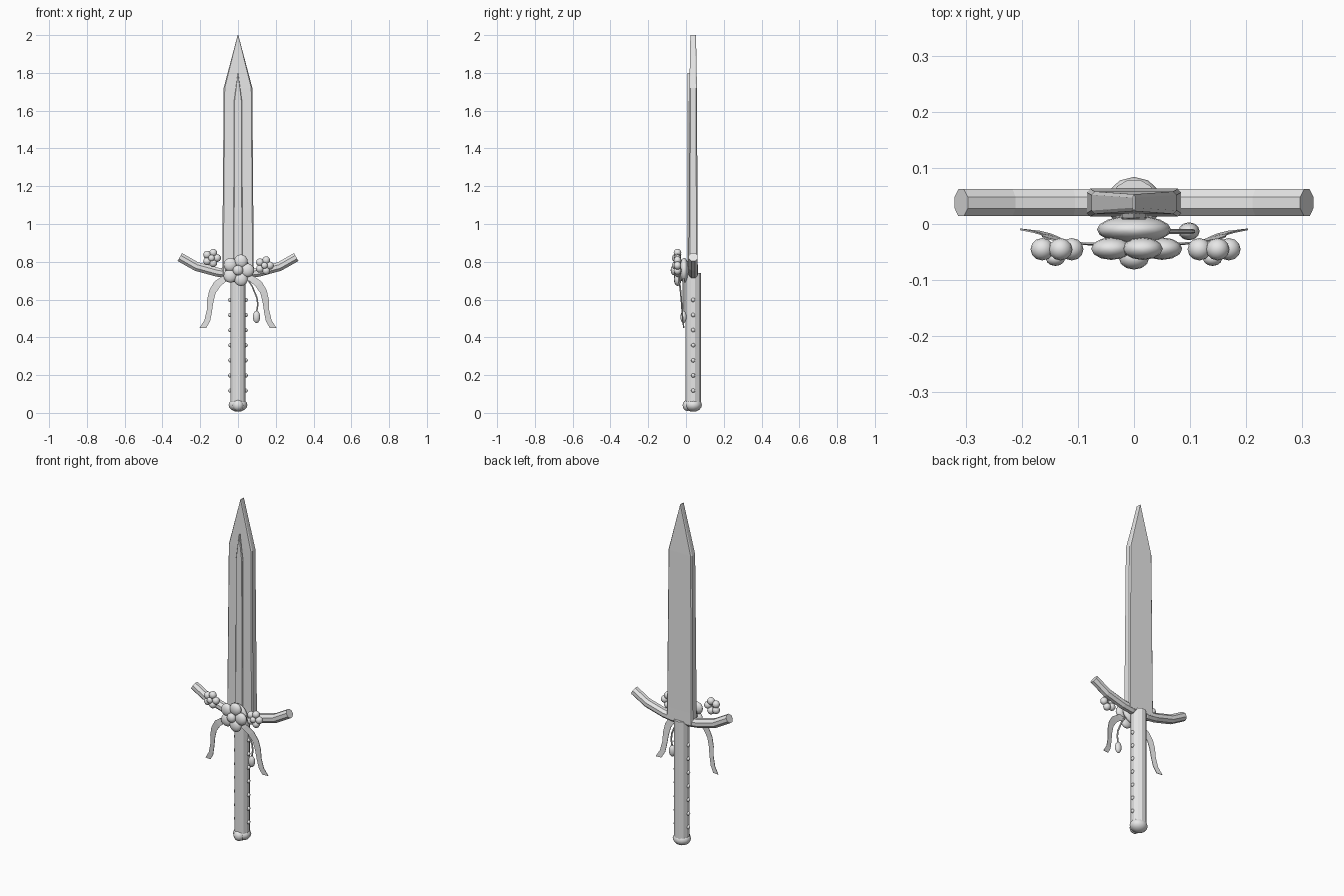
import bpy, bmesh, math
from mathutils import Vector

if "Cube" in bpy.data.objects:
    bpy.data.objects.remove(bpy.data.objects["Cube"])

YC = 0.038  # depth of the blade, guard and grip axis

grey = bpy.data.materials.new("plain grey")
grey.diffuse_color = (0.8, 0.8, 0.8, 1)
grey.use_nodes = True
grey.node_tree.nodes["Principled BSDF"].inputs["Base Color"].default_value = grey.diffuse_color


def finish(name, bm, smooth=False):
    bmesh.ops.recalc_face_normals(bm, faces=bm.faces)
    for f in bm.faces:
        f.smooth = smooth
    me = bpy.data.meshes.new(name)
    bm.to_mesh(me)
    bm.free()
    ob = bpy.data.objects.new(name, me)
    bpy.context.collection.objects.link(ob)
    me.materials.append(grey)
    return ob


def loft(name, rings, smooth=False):
    bm = bmesh.new()
    vs = [[bm.verts.new(p) for p in r] for r in rings]
    n = len(rings[0])
    for a, b in zip(vs, vs[1:]):
        for i in range(n):
            j = (i + 1) % n
            bm.faces.new((a[i], a[j], b[j], b[i]))
    bm.faces.new(vs[0])
    bm.faces.new(vs[-1])
    return finish(name, bm, smooth)


def ball(name, loc, size, seg=12, rings=8):
    bm = bmesh.new()
    bmesh.ops.create_uvsphere(bm, u_segments=seg, v_segments=rings, radius=1)
    bmesh.ops.scale(bm, vec=size, verts=bm.verts)
    ob = finish(name, bm, True)
    ob.location = loc
    return ob


def tube(name, path, r, sides=8):
    # tube along a path lying in a plane of constant y
    pts = [Vector(p) for p in path]
    rings = []
    for i, p in enumerate(pts):
        t = (pts[min(i + 1, len(pts) - 1)] - pts[max(i - 1, 0)]).normalized()
        u = Vector((-t.z, 0, t.x))
        rings.append([p + r * (math.cos(a) * u + math.sin(a) * Vector((0, 1, 0)))
                      for a in [(k + 0.5) * math.tau / sides for k in range(sides)]])
    return loft(name, rings)


def chamfer_ring(w, d, z, y=YC, c=0.006):
    e = min(c, w * 0.6)
    return [(sx * x, y + sy * v, z) for sx, sy, x, v in (
        (-1, -1, w - e, d), (1, -1, w - e, d), (1, -1, w, d - c), (1, 1, w, d - c),
        (1, 1, w - e, d), (-1, 1, w - e, d), (-1, 1, w, d - c), (-1, -1, w, d - c))]


# blade with chamfered edges, and the raised strip on its front
loft("blade", [chamfer_ring(0.084, 0.025, 0.73), chamfer_ring(0.083, 0.024, 0.8),
               chamfer_ring(0.076, 0.020, 1.72), chamfer_ring(0.002, 0.015, 2.0)])
loft("blade_strip", [chamfer_ring(0.024, 0.008, 0.74, 0.016, 0.003),
                     chamfer_ring(0.021, 0.008, 1.65, 0.016, 0.003),
                     chamfer_ring(0.001, 0.007, 1.8, 0.016, 0.003)])

# curved cross guard
half = [(0.05, 0.737), (0.11, 0.745), (0.22, 0.775), (0.308, 0.825)]
path = [(-x, YC, z) for x, z in reversed(half)] + [(0, YC, 0.75)] + [(x, YC, z) for x, z in half]
tube("cross_guard", path, 0.026)

# grip, side studs and pommel
tube("grip", [(0, YC, 0.04), (0, YC, 0.74)], 0.042, 12)
for i in range(7):
    for s in (-1, 1):
        ball("grip_stud", (s * 0.041, YC, 0.118 + 0.08 * i), (0.011, 0.011, 0.011), 8, 6)
ball("pommel", (0, YC, 0.042), (0.05, 0.046, 0.036))
ball("pommel_bead", (0, 0.008, 0.04), (0.03, 0.026, 0.03))


# five-petal flowers
def flower(name, x, y, z, ring, pr, depth, cr):
    for k in range(5):
        a = k * math.tau / 5
        ball(name + "_petal", (x + ring * math.cos(a), y, z + ring * math.sin(a)), (pr, depth, pr))
    ball(name + "_centre", (x, y - depth * 0.85, z), (cr, cr * 0.75, cr))


ball("flower_base", (0, -0.01, 0.755), (0.066, 0.025, 0.066), 16, 10)
flower("main_flower", 0, -0.044, 0.755, 0.05, 0.036, 0.02, 0.027)
flower("left_flower", -0.14, -0.045, 0.82, 0.029, 0.021, 0.02, 0.017)
flower("right_flower", 0.14, -0.045, 0.78, 0.029, 0.021, 0.02, 0.017)

# trailing ribbons: outer x, z, inner x, z, depth
prof = [(0.04, 0.745, 0.03, 0.705, -0.036), (0.085, 0.722, 0.06, 0.698, -0.036),
        (0.125, 0.695, 0.092, 0.672, -0.033), (0.152, 0.65, 0.118, 0.635, -0.028),
        (0.163, 0.6, 0.13, 0.59, -0.024), (0.165, 0.545, 0.138, 0.535, -0.02),
        (0.178, 0.49, 0.148, 0.485, -0.016), (0.203, 0.45, 0.168, 0.45, -0.011)]
for s, side in ((-1, "left"), (1, "right")):
    loft(side + "_ribbon", [[(s * a, y, b), (s * c, y - 0.004, d), (s * c, y - 0.001, d),
                             (s * a, y + 0.003, b)] for a, b, c, d, y in prof], True
         ).data.shade_flat()

# hanging drop on a cord
tube("charm_cord", [(0.05, -0.013, 0.71), (0.075, -0.013, 0.67), (0.1, -0.013, 0.61),
                    (0.105, -0.013, 0.575), (0.098, -0.013, 0.53)], 0.0045, 6)
ball("charm_drop", (0.098, -0.013, 0.508), (0.019, 0.016, 0.033))
